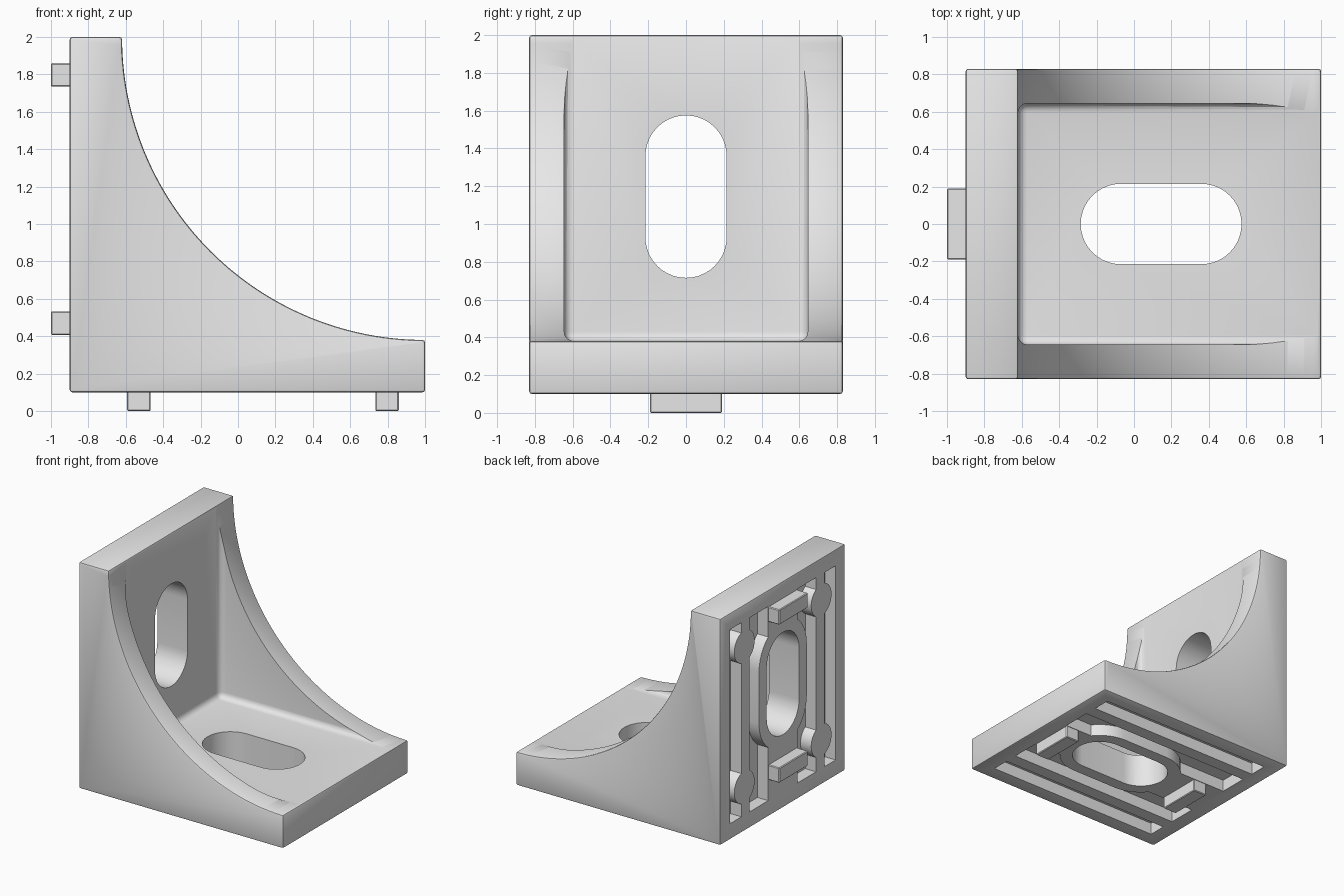
import bpy
import bmesh
from math import sin, cos, pi, radians

cube = bpy.data.objects.get("Cube")
if cube:
    bpy.data.objects.remove(cube, do_unlink=True)

grey = bpy.data.materials.new("light_grey")
grey.use_nodes = True
grey.diffuse_color = (0.8, 0.8, 0.8, 1)
grey.node_tree.nodes["Principled BSDF"].inputs["Base Color"].default_value = (0.8, 0.8, 0.8, 1)

HALF = 0.83      # half the bracket width
FLANGE = 0.28    # flange thickness
DEPTH = 0.1      # recess depth and tab height


def activate(obj):
    bpy.ops.object.select_all(action='DESELECT')
    obj.select_set(True)
    bpy.context.view_layer.objects.active = obj


def prism(name, outline, low, high, place):
    """Extrude a 2D outline from low to high, placing each point with place(a, b, h)."""
    bm = bmesh.new()
    ends = [[bm.verts.new(place(a, b, h)) for a, b in outline] for h in (low, high)]
    for ring in ends:
        bm.faces.new(ring)
    n = len(outline)
    for i in range(n):
        j = (i + 1) % n
        bm.faces.new((ends[0][i], ends[0][j], ends[1][j], ends[1][i]))
    bmesh.ops.recalc_face_normals(bm, faces=bm.faces)
    mesh = bpy.data.meshes.new(name)
    bm.to_mesh(mesh)
    bm.free()
    mesh.materials.append(grey)
    obj = bpy.data.objects.new(name, mesh)
    bpy.context.collection.objects.link(obj)
    return obj


def bevel(obj, width, segments):
    activate(obj)
    mod = obj.modifiers.new("bevel", 'BEVEL')
    mod.width, mod.segments = width, segments
    mod.limit_method, mod.angle_limit = 'ANGLE', radians(40)
    bpy.ops.object.modifier_apply(modifier=mod.name)


def combine(obj, tool, operation):
    activate(obj)
    mod = obj.modifiers.new("combine", 'BOOLEAN')
    mod.object, mod.operation, mod.solver = tool, operation, 'EXACT'
    bpy.ops.object.modifier_apply(modifier=mod.name)
    bpy.data.objects.remove(tool, do_unlink=True)


def rect(a0, a1, b0, b1):
    return [(a0, b0), (a1, b0), (a1, b1), (a0, b1)]


def arc(ca, cb, r, start, end, steps):
    return [(ca + r * cos(start + (end - start) * i / steps),
             cb + r * sin(start + (end - start) * i / steps)) for i in range(steps + 1)]


def stadium(middle, half_run, r):
    return (arc(middle + half_run, 0, r, -pi / 2, pi / 2, 20)
            + arc(middle - half_run, 0, r, pi / 2, 3 * pi / 2, 20))


# Mounting face frames: a runs along the flange, b across it, h goes into it
def on_floor(a, b, h):
    return (a - 1, b, 0.1 + h)


def on_wall(a, b, h):
    return (h - 0.9, b, a)


def side_on(a, b, h):
    return (a, h, b)


# Bracket body: L profile closed by a concave quarter arc
inner = 0.1 + FLANGE
profile = [(-0.9, 0.1), (1, 0.1)] + arc(1, 2, 2 - inner, -pi / 2, -pi, 56) + [(-0.9, 2)]
bracket = prism("corner_bracket", profile, -HALF, HALF, side_on)
bevel(bracket, 0.014, 2)

# Pocket between the two gussets, with filleted inside edges
pocket = prism("pocket_cutter", rect(inner - 1, 2.6, inner, 3.6), -0.645, 0.645, side_on)
bevel(pocket, 0.05, 5)
combine(bracket, pocket, 'DIFFERENCE')

for label, place in (("floor", on_floor), ("wall", on_wall)):
    # Long grooves in the mounting face
    for side in (-1, 1):
        for near, far in ((0.195, 0.44), (0.55, 0.70)):
            b0, b1 = sorted((side * near, side * far))
            groove = prism("groove_cutter", rect(0.235, 1.865, b0, b1), -0.05, DEPTH, place)
            combine(bracket, groove, 'DIFFERENCE')
    # Raised collar around the slot
    collar = prism("slot_collar", stadium(1.145, 0.215, 0.317), 0, DEPTH + 0.04, place)
    combine(bracket, collar, 'UNION')
    # Round pillars across the wall grooves
    if label == "wall":
        for a in (0.47, 1.65):
            for b in (-0.51, 0.51):
                pillar = prism("pillar", arc(a, b, 0.135, 0, 2 * pi * 31 / 32, 31),
                               0, DEPTH + 0.04, place)
                combine(bracket, pillar, 'UNION')
    # Bolt slot right through the flange
    slot = prism("slot_cutter", stadium(1.145, 0.215, 0.215), -0.1, FLANGE + 0.1, place)
    combine(bracket, slot, 'DIFFERENCE')
    # Locating tabs
    for spot, a in (("inner", 0.47), ("outer", 1.797)):
        tab = prism(f"{label}_{spot}_tab", rect(a - 0.063, a + 0.063, -0.19, 0.19),
                    -DEPTH, 0.05, place)
        bevel(tab, 0.006, 1)

activate(bracket)
bpy.ops.object.shade_smooth_by_angle(angle=radians(35))
